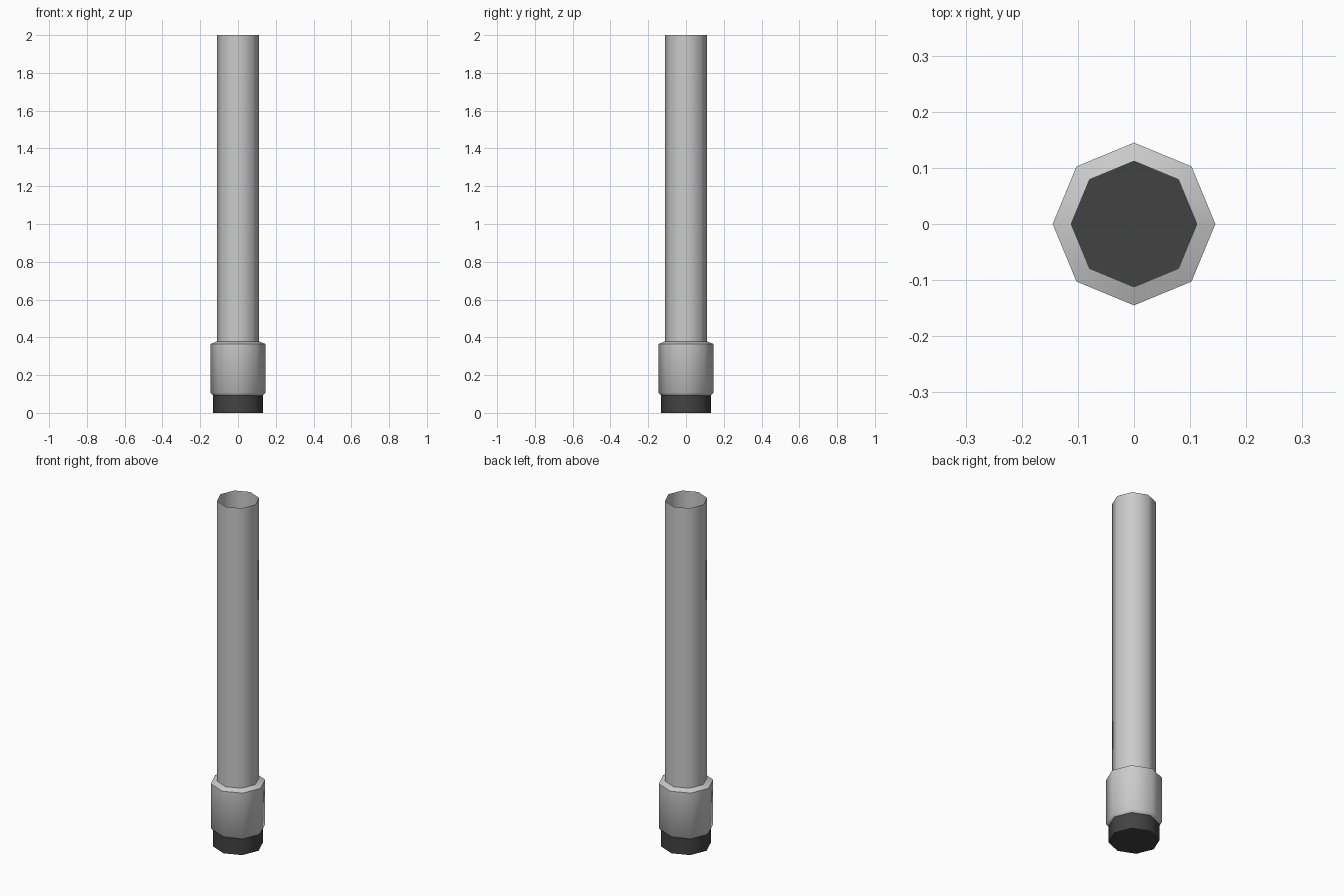
import bpy, bmesh
from math import cos, sin, pi, radians

if "Cube" in bpy.data.objects:
    bpy.data.objects.remove(bpy.data.objects["Cube"])

SIDES = 8


def lathe(name, profile, color=None, floor=False):
    """Revolve a list of (radius, z) into an open octagonal shell."""
    bm = bmesh.new()
    rings = [[bm.verts.new((r * cos(2 * pi * i / SIDES), r * sin(2 * pi * i / SIDES), z))
              for i in range(SIDES)] for r, z in profile]
    for low, high in zip(rings, rings[1:]):
        for i in range(SIDES):
            j = (i + 1) % SIDES
            bm.faces.new((low[i], low[j], high[j], high[i]))
    if floor:
        bm.faces.new(rings[0][::-1])
    mesh = bpy.data.meshes.new(name)
    bm.to_mesh(mesh)
    bm.free()
    obj = bpy.data.objects.new(name, mesh)
    bpy.context.collection.objects.link(obj)
    if color:
        mat = bpy.data.materials.new(name + "_colour")
        mat.diffuse_color = color
        mat.use_nodes = True
        mat.node_tree.nodes["Principled BSDF"].inputs["Base Color"].default_value = mat.diffuse_color
        mesh.materials.append(mat)
    bpy.ops.object.select_all(action='DESELECT')
    obj.select_set(True)
    bpy.context.view_layer.objects.active = obj
    bpy.ops.object.shade_smooth_by_angle(angle=radians(50))
    return obj


# Dark foot, closed underneath
lathe("foot", [(0.132, 0), (0.132, 0.093)], (0.055, 0.055, 0.055, 1), floor=True)

# Wider collar with chamfered rims
lathe("collar", [(0.132, 0.093), (0.145, 0.107), (0.145, 0.365), (0.112, 0.378)])

# Tall hollow tube, open at the top
lathe("tube", [(0.112, 0.378), (0.112, 2.0)])
